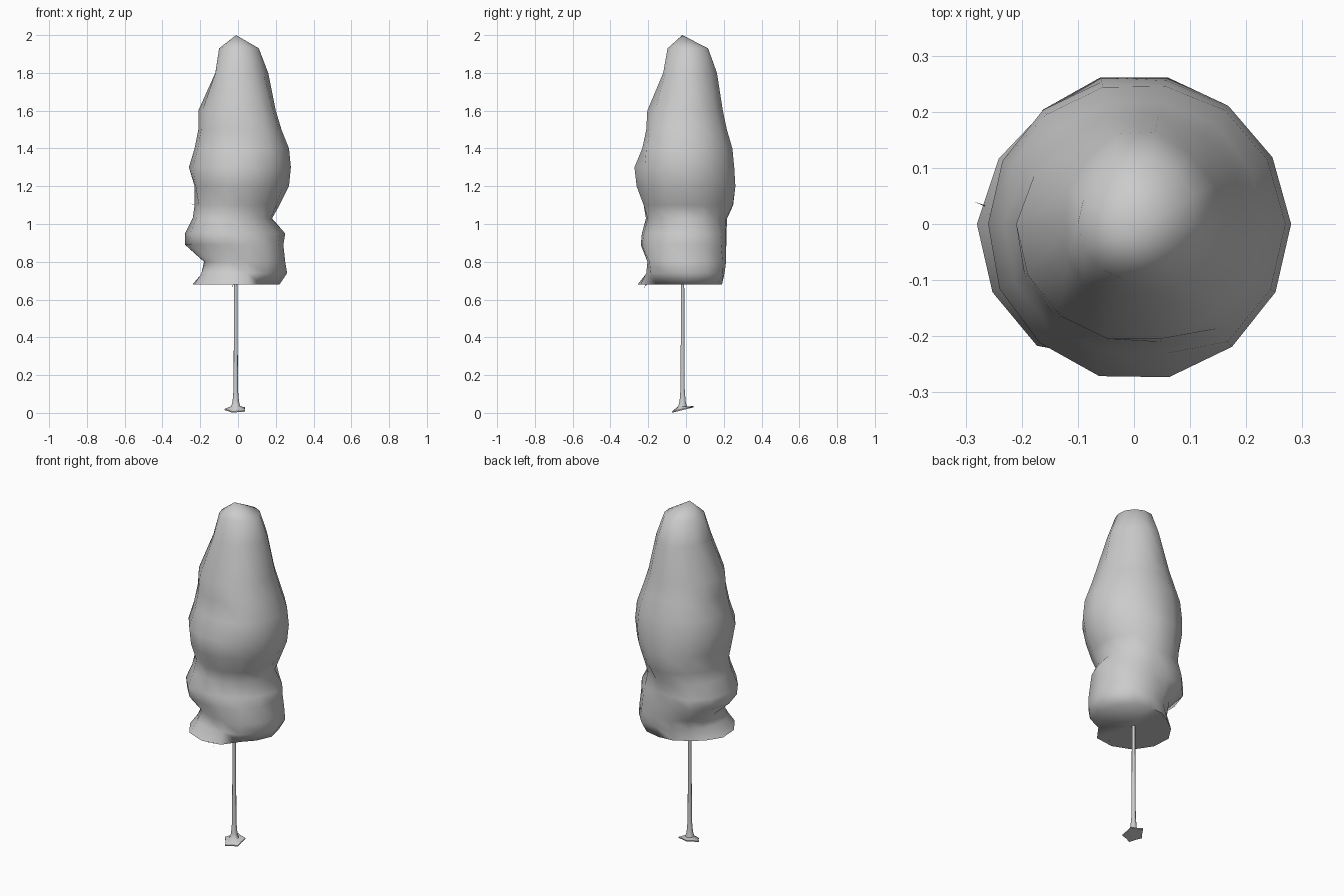
import bpy, bmesh, math
from mathutils import Vector

if "Cube" in bpy.data.objects:
    bpy.data.objects.remove(bpy.data.objects["Cube"], do_unlink=True)

grey = bpy.data.materials.new("plain grey")
grey.use_nodes = True
colour = (0.6, 0.6, 0.6, 1)
grey.diffuse_color = colour
grey.node_tree.nodes["Principled BSDF"].inputs["Base Color"].default_value = colour


def finish(bm, name, smooth_angle):
    """Turn a bmesh into a shaded, coloured object."""
    bmesh.ops.recalc_face_normals(bm, faces=bm.faces)
    mesh = bpy.data.meshes.new(name)
    bm.to_mesh(mesh)
    bm.free()
    mesh.materials.append(grey)
    obj = bpy.data.objects.new(name, mesh)
    bpy.context.collection.objects.link(obj)
    bpy.ops.object.select_all(action="DESELECT")
    obj.select_set(True)
    bpy.context.view_layer.objects.active = obj
    bpy.ops.object.shade_smooth_by_angle(angle=math.radians(smooth_angle))
    return obj


def loft(rings, bottom, top):
    """Bridge rings of points from top to bottom and close both ends with fans."""
    bm = bmesh.new()
    loops = [[bm.verts.new(p) for p in ring] for ring in rings]
    count = len(loops[0])
    low, high = bm.verts.new(bottom), bm.verts.new(top)
    for i in range(count):
        j = (i + 1) % count
        for upper, lower in zip(loops, loops[1:]):
            bm.faces.new((upper[i], lower[i], lower[j], upper[j]))
        bm.faces.new((high, loops[0][i], loops[0][j]))
        bm.faces.new((low, loops[-1][j], loops[-1][i]))
    return bm


# Foliage: height, then reach towards eight compass directions (hundredths)
SIDES = 14
crown_rings = [
    (193, 11, 12, 12, 10, 10, 10, 10, 10),
    (180, 16, 16, 17, 14, 12, 14, 12, 14),
    (160, 20, 20, 20, 19, 21, 21, 21, 21),
    (150, 23, 23, 22, 22, 21, 22, 21, 24),
    (140, 27, 26, 25, 25, 23, 24, 23, 27),
    (130, 28, 27, 26, 26, 26, 27, 28, 28),
    (120, 27, 26, 27, 26, 23, 26, 27, 26),
    (110, 22, 23, 26, 24, 23, 23, 23, 23),
    (103, 18, 21, 22, 24, 24, 25, 21, 20),
    (95, 25, 23, 21, 26, 28, 28, 23, 22),
    (89, 24, 24, 21, 26, 28, 27, 24, 24),
    (80, 25, 25, 21, 19, 18, 20, 20, 25),
    (74, 26, 25, 20, 17, 19, 23, 21, 24),
    (68, 22, 22, 19, 18, 24, 27, 26, 19),
]


def reach(values, turn):
    """Ease between neighbouring compass directions."""
    k = int(turn * 8) % 8
    t = (1 - math.cos(math.pi * (turn * 8 % 1))) / 2
    return values[k] * (1 - t) + values[(k + 1) % 8] * t


rings = []
for height, *reaches in crown_rings:
    ring = []
    for i in range(SIDES):
        angle = math.tau * i / SIDES
        r = reach(reaches, i / SIDES) / 100
        ring.append((r * math.cos(angle), r * math.sin(angle), height / 100))
    rings.append(ring)
finish(loft(rings, (-0.01, -0.02, 0.68), (-0.01, -0.02, 2)), "foliage", 80)

# Trunk: thin stem that spreads into a tilted, uneven root plate
AXIS = Vector((-0.012, -0.018, 0))
stem = [(0.72, 0.009), (0.4, 0.01), (0.12, 0.012), (0.06, 0.017), (0.035, 0.024)]
trunk_rings = []
for z, r in stem:
    trunk_rings.append([AXIS + Vector((r * math.cos(a), r * math.sin(a), z))
                        for a in (math.tau * i / 10 for i in range(10))])
for lift in (0.006, 0):
    plate = []
    for i in range(10):
        a = math.tau * i / 10
        r = 0.06 if i % 2 else 0.046
        y = r * math.sin(a)
        plate.append(AXIS + Vector((r * math.cos(a), y, 0.015 + 0.25 * y + lift)))
    trunk_rings.append(plate)
finish(loft(trunk_rings, AXIS + Vector((0, 0, 0.015)), AXIS + Vector((0, 0, 0.72))),
       "trunk", 40)

# Stray twigs: slivers poking out of the foliage
twigs = [
    ((-0.22, 0, 1.1), (-0.265, 0.02, 1.11)),
    ((-0.26, 0.03, 0.96), (-0.285, 0.04, 0.96)),
    ((0.17, 0, 1.03), (0.19, 0.02, 1.09)),
    ((-0.02, -0.2, 0.69), (-0.04, -0.24, 0.65)),
    ((-0.01, -0.2, 0.69), (0, -0.23, 0.65)),
]
bm = bmesh.new()
for start, end in twigs:
    a, b = Vector(start), Vector(end)
    side = (b - a).orthogonal().normalized() * 0.002
    bm.faces.new([bm.verts.new(p) for p in (a + side, a - side, b)])
finish(bm, "twigs", 30)
